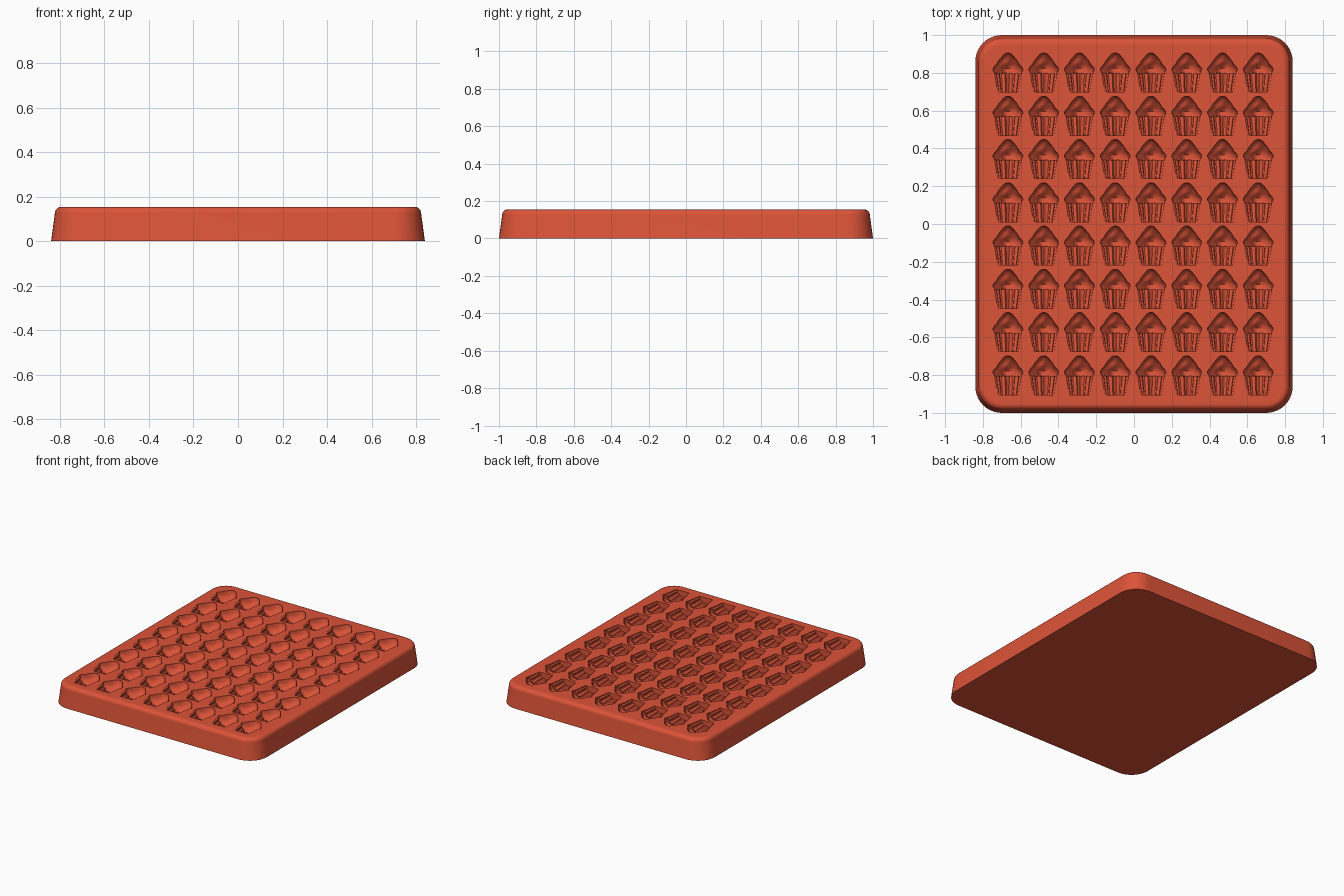
import bpy, bmesh
from math import sin, cos, pi, radians

if "Cube" in bpy.data.objects:
    bpy.data.objects.remove(bpy.data.objects["Cube"], do_unlink=True)

HALF_X, HALF_Y, TOP, CORNER = 0.84, 1.0, 0.155, 0.14
STEP_X, STEP_Y, COUNT = 0.1893, 0.229, 8
ARC = 24

coral = bpy.data.materials.new("coral_silicone")
coral.use_nodes = True
colour = (0.72, 0.088, 0.04, 1)
coral.diffuse_color = colour
coral.node_tree.nodes["Principled BSDF"].inputs["Base Color"].default_value = colour


def loft(bm, rings):
    """Skin a stack of closed rings and cap both ends."""
    loops = [[bm.verts.new(p) for p in ring] for ring in rings]
    for low, high in zip(loops, loops[1:]):
        for i in range(len(low)):
            j = (i + 1) % len(low)
            bm.faces.new((low[i], low[j], high[j], high[i]))
    bm.faces.new(loops[0][::-1])
    bm.faces.new(loops[-1])


def finish(bm, name):
    bmesh.ops.recalc_face_normals(bm, faces=bm.faces)
    mesh = bpy.data.meshes.new(name)
    bm.to_mesh(mesh)
    bm.free()
    mesh.materials.append(coral)
    obj = bpy.data.objects.new(name, mesh)
    bpy.context.collection.objects.link(obj)
    return obj


def rounded_ring(inset, z):
    r = CORNER - inset
    ring = []
    for q, (sx, sy) in enumerate([(1, 1), (-1, 1), (-1, -1), (1, -1)]):
        for k in range(11):
            a = (q + k / 10) * pi / 2
            ring.append((sx * (HALF_X - CORNER) + r * cos(a),
                         sy * (HALF_Y - CORNER) + r * sin(a), z))
    return ring


# Tray: tapered slab with a rounded upper rim
ROUND = 0.03
rings = [rounded_ring(0, 0), rounded_ring(0.017, TOP - ROUND)]
for k in range(1, 8):
    a = k / 7 * pi / 2
    rings.append(rounded_ring(0.017 + ROUND * (1 - cos(a)), TOP - ROUND + ROUND * sin(a)))
rings.append(rounded_ring(0.06, TOP))
bm = bmesh.new()
loft(bm, rings)
tray = finish(bm, "mould_tray")


# Cupcake cutter: half-round sections along y
def section(y, width, depth, kind):
    ring = []
    for k in range(ARC + 1):
        a = pi * k / ARC
        s, scale, dy = sin(a), 1.0, 0.0
        if kind == "wrapper":                     # pleats
            scale = 1 + 0.07 * (-1) ** (k // 2)
        else:                                     # lumpy crown
            scale = 1 + 0.11 * sin(4 * a + 75 * y) * s
            if kind == "lip":
                dy = -0.012 * s + 0.003 * cos(10 * a)
        ring.append((width * scale * cos(a), y + dy, TOP - depth * scale * s))
    ring.append((ring[-1][0], y, TOP + 0.02))
    ring.append((ring[0][0], y, TOP + 0.02))
    return ring


profile = [
    (-0.103, 0.051, 0.042, "wrapper"), (-0.05, 0.059, 0.050, "wrapper"),
    (-0.004, 0.066, 0.056, "wrapper"), (0.001, 0.073, 0.067, "lip"),
    (0.010, 0.079, 0.073, "lip"), (0.022, 0.078, 0.073, "crown"),
    (0.035, 0.069, 0.068, "crown"), (0.046, 0.058, 0.062, "crown"),
    (0.058, 0.052, 0.056, "crown"), (0.070, 0.044, 0.050, "crown"),
    (0.081, 0.034, 0.041, "crown"), (0.090, 0.027, 0.033, "crown"),
    (0.098, 0.019, 0.023, "crown"), (0.103, 0.009, 0.012, "crown")]
bm = bmesh.new()
loft(bm, [section(*row) for row in profile])
cutter = finish(bm, "cupcake_cutter")
cutter.location = (-STEP_X * (COUNT - 1) / 2 - 0.005, -STEP_Y * (COUNT - 1) / 2, 0)
cutter.hide_render = True

# Repeat the cutter in rows and columns
for name, offset in (("columns", (STEP_X, 0, 0)), ("rows", (0, STEP_Y, 0))):
    array = cutter.modifiers.new(name, "ARRAY")
    array.count = COUNT
    array.use_relative_offset = False
    array.use_constant_offset = True
    array.constant_offset_displace = offset

# Sink the cavities into the tray
cut = tray.modifiers.new("cavities", "BOOLEAN")
cut.operation = "DIFFERENCE"
cut.solver = "EXACT"
cut.object = cutter
bpy.context.view_layer.objects.active = tray
tray.select_set(True)
bpy.ops.object.modifier_apply(modifier=cut.name)
bpy.data.objects.remove(cutter, do_unlink=True)
bpy.ops.object.shade_smooth_by_angle(angle=radians(30))
